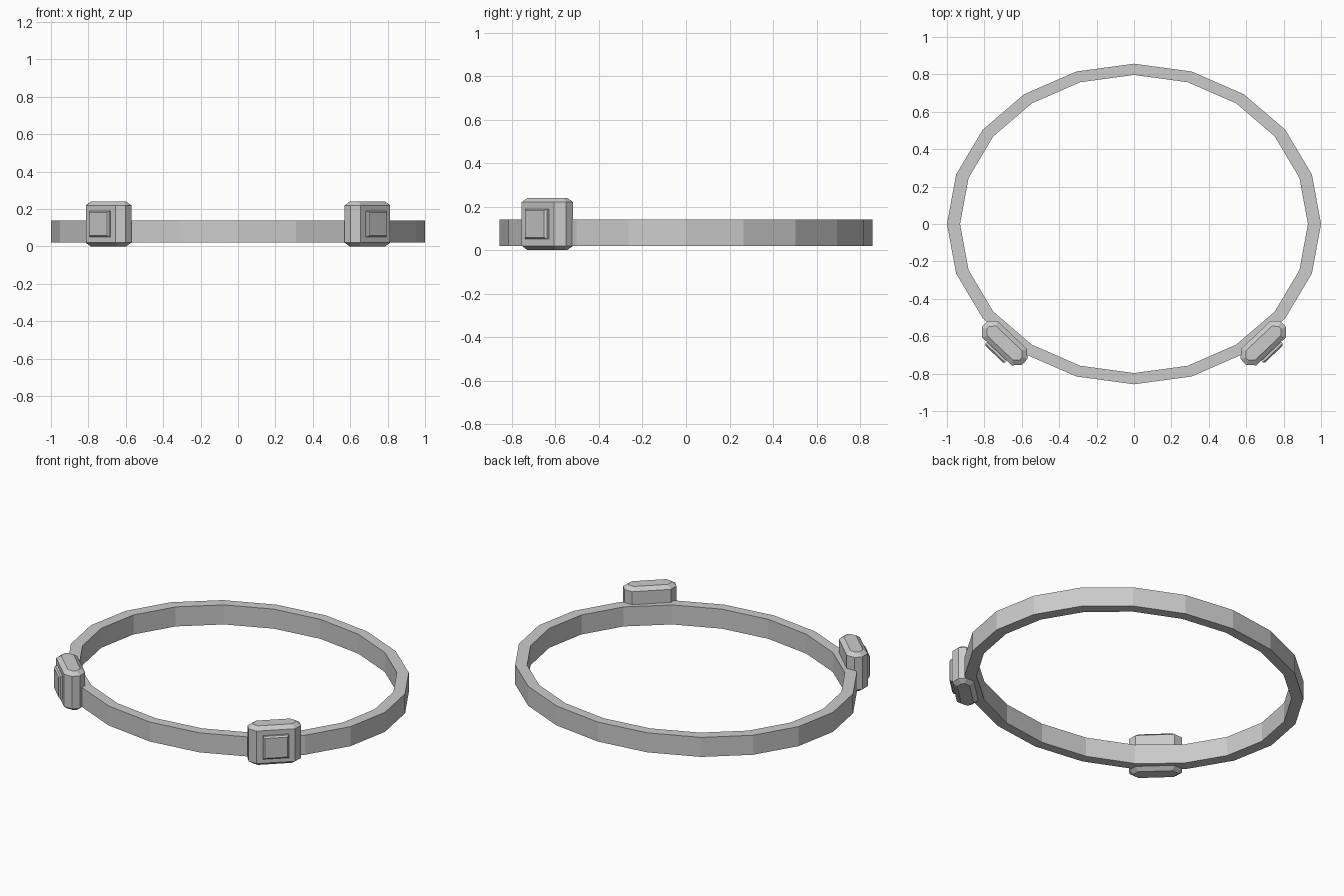
import bpy, bmesh
from math import cos, sin, pi, radians
from mathutils import Matrix

if "Cube" in bpy.data.objects:
    bpy.data.objects.remove(bpy.data.objects["Cube"])


def make_object(name, bm, matrix=None):
    if matrix:
        bm.transform(matrix)
    bmesh.ops.recalc_face_normals(bm, faces=bm.faces)
    mesh = bpy.data.meshes.new(name)
    bm.to_mesh(mesh)
    bm.free()
    obj = bpy.data.objects.new(name, mesh)
    bpy.context.collection.objects.link(obj)
    return obj


def loft(bm, rings, capped=True):
    loops = [[bm.verts.new(p) for p in ring] for ring in rings]
    n = len(loops[0])
    pairs = list(zip(loops, loops[1:]))
    if not capped:
        pairs.append((loops[-1], loops[0]))
    for a, b in pairs:
        for i in range(n):
            j = (i + 1) % n
            bm.faces.new((a[i], a[j], b[j], b[i]))
    if capped:
        bm.faces.new(loops[0])
        bm.faces.new(loops[-1])


# Oval belt band, 20 flat sides
def oval(rx, ry, z, n=20):
    return [(rx * cos(2 * pi * i / n), ry * sin(2 * pi * i / n), z) for i in range(n)]


bm = bmesh.new()
loft(bm, [oval(1, .857, .02), oval(1, .857, .14), oval(.93, .797, .14), oval(.93, .797, .02)], capped=False)
make_object("belt_band", bm)


# Chamfered pouch outline: half length l, half depth w, corner cut c
def outline(l, w, c, z):
    return [(l, w - c, z), (l - c, w, z), (c - l, w, z), (-l, w - c, z),
            (-l, c - w, z), (c - l, -w, z), (l - c, -w, z), (l, c - w, z)]


# Flap plate outline, standing in the xz plane
def plate(hx, hz, y):
    return [(hx, y, .12 + hz), (-hx, y, .12 + hz), (-hx, y, .12 - hz), (hx, y, .12 - hz)]


for side, label in ((1, "right"), (-1, "left")):
    place = Matrix.Translation((side * .692, -.637, 0)) @ Matrix.Rotation(side * radians(43.5), 4, 'Z')
    # Pouch body with bevelled top and bottom
    bm = bmesh.new()
    loft(bm, [outline(.121, .035, .026, 0), outline(.147, .06, .038, .02),
              outline(.147, .06, .038, .22), outline(.121, .035, .026, .24)])
    make_object("pouch_" + label, bm, place)
    # Raised front plate
    bm = bmesh.new()
    loft(bm, [plate(.073, .07, -.055), plate(.073, .07, -.073), plate(.064, .061, -.081)])
    make_object("pouch_plate_" + label, bm, place)
